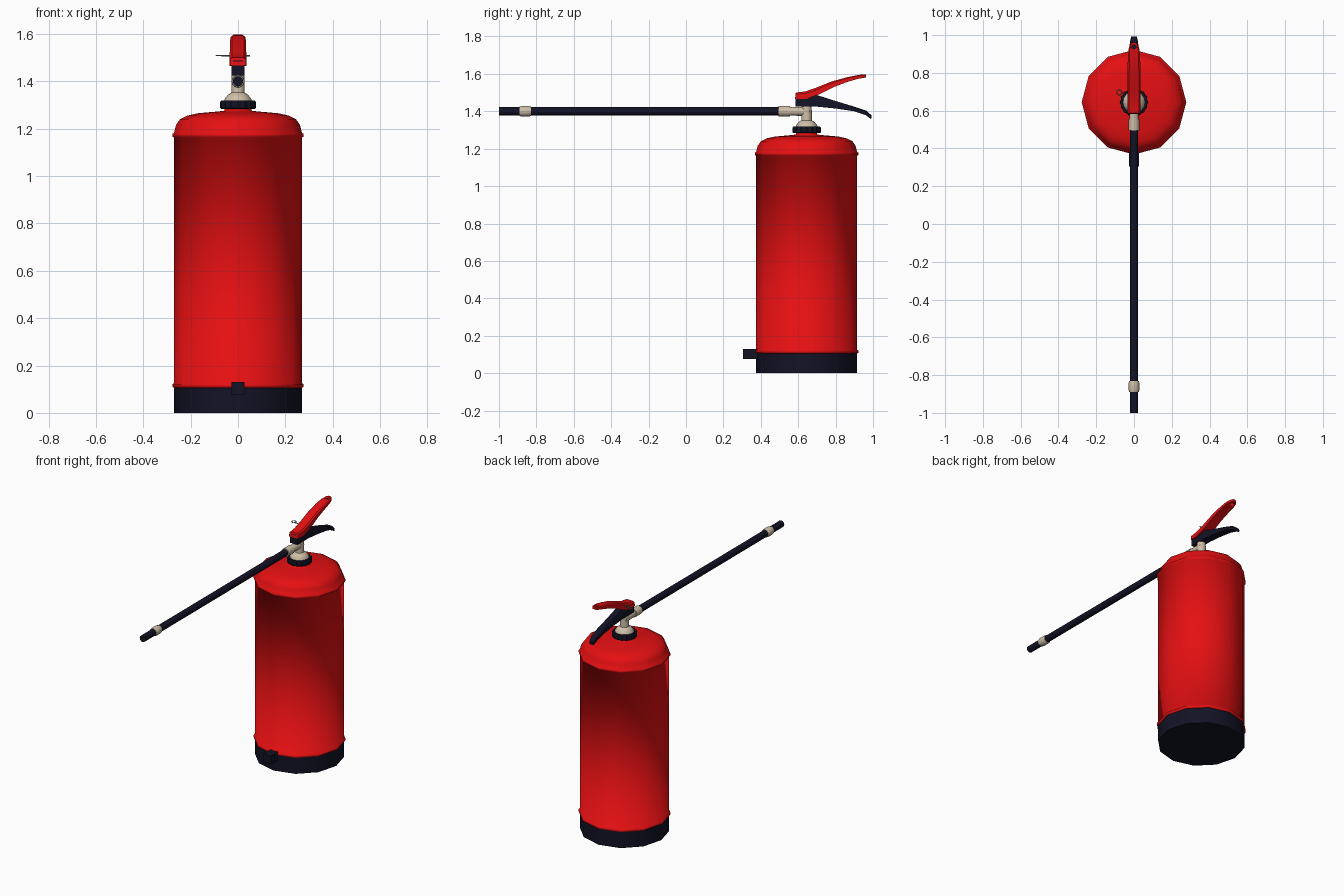
import bpy, math
from mathutils import Matrix, Vector

if "Cube" in bpy.data.objects:
    bpy.data.objects.remove(bpy.data.objects["Cube"])

CY = 0.645          # cylinder axis position in y
HZ = 1.40           # hose height


def material(name, rgb):
    m = bpy.data.materials.new(name)
    m.diffuse_color = (*rgb, 1)
    m.use_nodes = True
    m.node_tree.nodes["Principled BSDF"].inputs["Base Color"].default_value = m.diffuse_color
    return m


RED = material("red paint", (0.78, 0.005, 0.006))
BLACK = material("navy black", (0.006, 0.006, 0.018))
CREAM = material("cream metal", (0.62, 0.52, 0.39))
GREY = material("grey wire", (0.25, 0.25, 0.25))


def make(name, verts, faces, mat, angle=None):
    me = bpy.data.meshes.new(name)
    me.from_pydata(verts, [], faces)
    me.materials.append(mat)
    ob = bpy.data.objects.new(name, me)
    bpy.context.collection.objects.link(ob)
    if angle is not None:
        bpy.ops.object.select_all(action='DESELECT')
        ob.select_set(True)
        bpy.context.view_layer.objects.active = ob
        bpy.ops.object.shade_smooth_by_angle(angle=math.radians(angle))
    return ob


def lathe(name, profile, n, mat, angle=40, matrix=None, knurl=0.0):
    """Revolve (radius, height) points around z, with capped ends."""
    matrix = matrix or Matrix.Translation((0, CY, 0))
    verts, faces = [], []
    for r, h in profile:
        for i in range(n):
            a = 2 * math.pi * i / n
            q = r - knurl * (i % 2)
            verts.append(matrix @ Vector((q * math.cos(a), q * math.sin(a), h)))
    for k in range(len(profile) - 1):
        for i in range(n):
            j = (i + 1) % n
            faces.append((k * n + i, k * n + j, (k + 1) * n + j, (k + 1) * n + i))
    faces.append(tuple(reversed(range(n))))
    faces.append(tuple(range((len(profile) - 1) * n, len(profile) * n)))
    return make(name, verts, faces, mat, angle)


def along_y(name, profile, mat, n=12):
    """Lathe lying along y at hose height; heights are y positions."""
    m = Matrix.Translation((0, 0, HZ)) @ Matrix.Rotation(-math.pi / 2, 4, 'X')
    return lathe(name, profile, n, mat, 40, m)


def loft(name, stations, mat, bevel=0.25):
    """Loft a chamfered section through (y_top, z_top, y_low, z_low, half_width)."""
    verts, faces, n = [], [], 6
    for yt, zt, yb, zb, w in stations:
        ym, zm = yt + (yb - yt) * bevel, zt + (zb - zt) * bevel
        verts += [(-w, yb, zb), (w, yb, zb), (w, ym, zm),
                  (w * 0.75, yt, zt), (-w * 0.75, yt, zt), (-w, ym, zm)]
    for k in range(len(stations) - 1):
        for i in range(n):
            j = (i + 1) % n
            faces.append((k * n + i, (k + 1) * n + i, (k + 1) * n + j, k * n + j))
    faces.append(tuple(range(n)))
    faces.append(tuple(reversed(range((len(stations) - 1) * n, len(stations) * n))))
    ob = make(name, verts, faces, mat, 35)
    return ob


# tank: soft shading carries over the raised bands
lathe("tank", [(0.268, 0.105), (0.277, 0.109), (0.277, 0.122), (0.27, 0.125),
               (0.27, 1.163), (0.277, 1.166), (0.277, 1.178), (0.27, 1.183),
               (0.262, 1.215), (0.245, 1.24), (0.215, 1.255), (0.17, 1.265),
               (0.08, 1.273), (0.056, 1.276), (0.056, 1.29)], 12, RED, 180)
lathe("base_cap", [(0.27, 0), (0.27, 0.108)], 12, BLACK)

# valve
lathe("collar_nut", [(0.071, 1.283), (0.076, 1.288), (0.076, 1.312), (0.072, 1.318)],
      32, BLACK, 20, knurl=0.005)
lathe("valve_stem", [(0.06, 1.31), (0.057, 1.325), (0.043, 1.342), (0.028, 1.352),
                     (0.027, 1.435)], 16, CREAM)
along_y("valve_outlet", [(0.023, 0.55), (0.025, 0.66)], CREAM)
along_y("outlet_ring", [(0.028, 0.495), (0.028, 0.555)], CREAM)

# hose and nozzle
along_y("hose", [(0.022, -0.85), (0.022, 0.51)], BLACK)
along_y("nozzle_ring", [(0.025, -0.89), (0.028, -0.88), (0.028, -0.84), (0.025, -0.83)], CREAM)
along_y("nozzle", [(0.022, -1.0), (0.022, -0.87)], BLACK)

# clip at the foot of the tank
x, y0, y1, z0, z1 = 0.027, 0.305, 0.385, 0.075, 0.13
make("hose_clip", [(sx * x, y, z) for z in (z0, z1) for sx, y in
                   ((-1, y0), (1, y0), (1, y1), (-1, y1))],
     [(3, 2, 1, 0), (4, 5, 6, 7), (0, 1, 5, 4), (1, 2, 6, 5), (2, 3, 7, 6), (3, 0, 4, 7)], BLACK)

# carrying handle below, squeeze lever above
loft("carry_handle", [(0.585, 1.487, 0.585, 1.425, 0.027),
                      (0.70, 1.487, 0.70, 1.425, 0.027),
                      (0.80, 1.455, 0.80, 1.415, 0.026),
                      (0.90, 1.425, 0.90, 1.40, 0.025),
                      (0.965, 1.403, 0.96, 1.38, 0.022),
                      (0.992, 1.378, 0.99, 1.358, 0.015)], BLACK)
lever = loft("squeeze_lever", [(0.587, 1.50, 0.583, 1.467, 0.033),
                               (0.64, 1.507, 0.64, 1.465, 0.035),
                               (0.70, 1.528, 0.71, 1.49, 0.035),
                               (0.78, 1.56, 0.79, 1.53, 0.034),
                               (0.86, 1.582, 0.865, 1.558, 0.033),
                               (0.92, 1.594, 0.922, 1.574, 0.030),
                               (0.95, 1.598, 0.951, 1.579, 0.022),
                               (0.962, 1.598, 0.962, 1.581, 0.012)], RED)

# hanging hole through the lever tip
cutter = lathe("hole_cutter", [(0.011, 1.53), (0.011, 1.65)], 12, RED,
               matrix=Matrix.Translation((0, 0.937, 0)))
cutter.hide_render = True
cutter.hide_viewport = True
hole = lever.modifiers.new("hole", 'BOOLEAN')
hole.operation, hole.object, hole.solver = 'DIFFERENCE', cutter, 'EXACT'

# safety pin and its pull ring
pin = Matrix.Translation((0, 0.69, 1.508)) @ Matrix.Rotation(math.pi / 2, 4, 'Y')
lathe("safety_pin", [(0.003, -0.07), (0.003, 0.05)], 8, GREY, matrix=pin)
bpy.ops.mesh.primitive_torus_add(location=(-0.078, 0.697, 1.508), major_radius=0.014,
                                 minor_radius=0.0025, major_segments=16, minor_segments=6)
ring = bpy.context.object
ring.name = "pull_ring"
ring.data.materials.append(GREY)
bpy.ops.object.shade_smooth()
